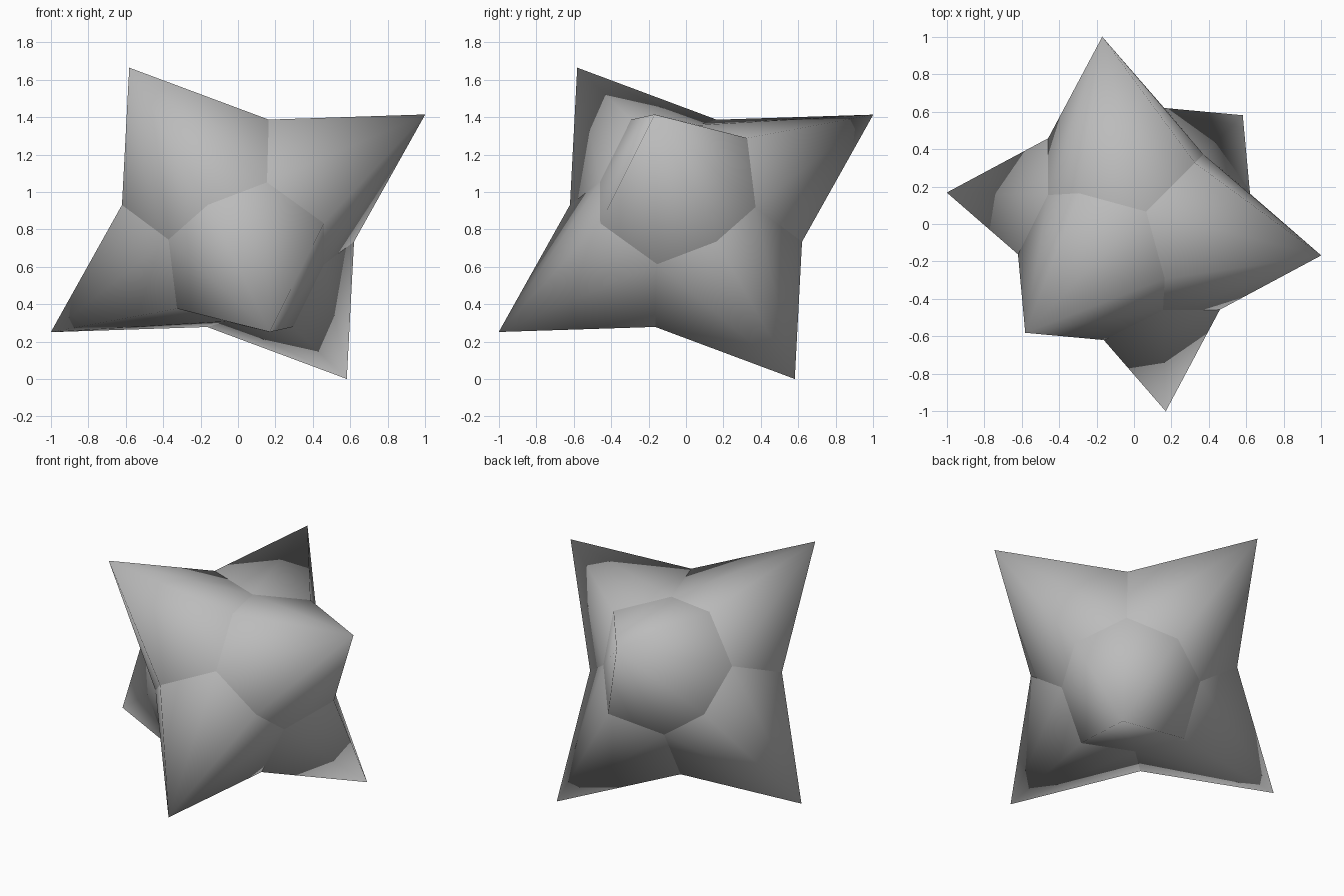
import bpy, bmesh
from mathutils import Vector, Matrix

cube = bpy.data.objects.get("Cube")
if cube:
    bpy.data.objects.remove(cube, do_unlink=True)

TIP = 1.17       # centre to spike tip
VALLEY = 0.392   # share of the tip length between two spikes
CORNER = 0.263   # share of the tip length where three spikes meet

# Tilted frame: three perpendicular spike axes
a = Vector((-0.58, -0.58, 0.83)).normalized()
b = Vector((1, -0.17, 0.585))
b = (b - a * a.dot(b)).normalized()
axes = [a, b, a.cross(b)]

# Six eight-sided spikes that share their base rings
bm = bmesh.new()
for i in range(3):
    for sign in (1, -1):
        axis = axes[i] * sign
        u, v = axes[(i + 1) % 3], axes[(i + 2) % 3] * sign
        sides = [u, v, -u, -v]
        ring = []
        for k in range(4):
            ring.append((axis + sides[k]) * VALLEY * TIP)
            ring.append((axis + sides[k] + sides[(k + 1) % 4]) * CORNER * TIP)
        tip = bm.verts.new(axis * TIP)
        verts = [bm.verts.new(p) for p in ring]
        for k in range(8):
            bm.faces.new((tip, verts[k], verts[(k + 1) % 8])).smooth = True
bmesh.ops.remove_doubles(bm, verts=bm.verts[:], dist=0.001)
bmesh.ops.recalc_face_normals(bm, faces=bm.faces[:])

# Crisp valleys between the smooth spikes
for e in bm.edges:
    if all(p.co.length < 0.8 for p in e.verts):
        e.smooth = False

# Rest the star on the ground
bmesh.ops.translate(bm, verts=bm.verts[:], vec=(0, 0, -min(p.co.z for p in bm.verts)))
mesh = bpy.data.meshes.new("spiked_star")
bm.to_mesh(mesh)
bm.free()
star = bpy.data.objects.new("spiked_star", mesh)
bpy.context.collection.objects.link(star)

# Plain grey surface
grey = bpy.data.materials.new("plain_grey")
grey.use_nodes = True
colour = (0.5, 0.5, 0.5, 1)
grey.diffuse_color = colour
grey.node_tree.nodes["Principled BSDF"].inputs["Base Color"].default_value = colour
mesh.materials.append(grey)
